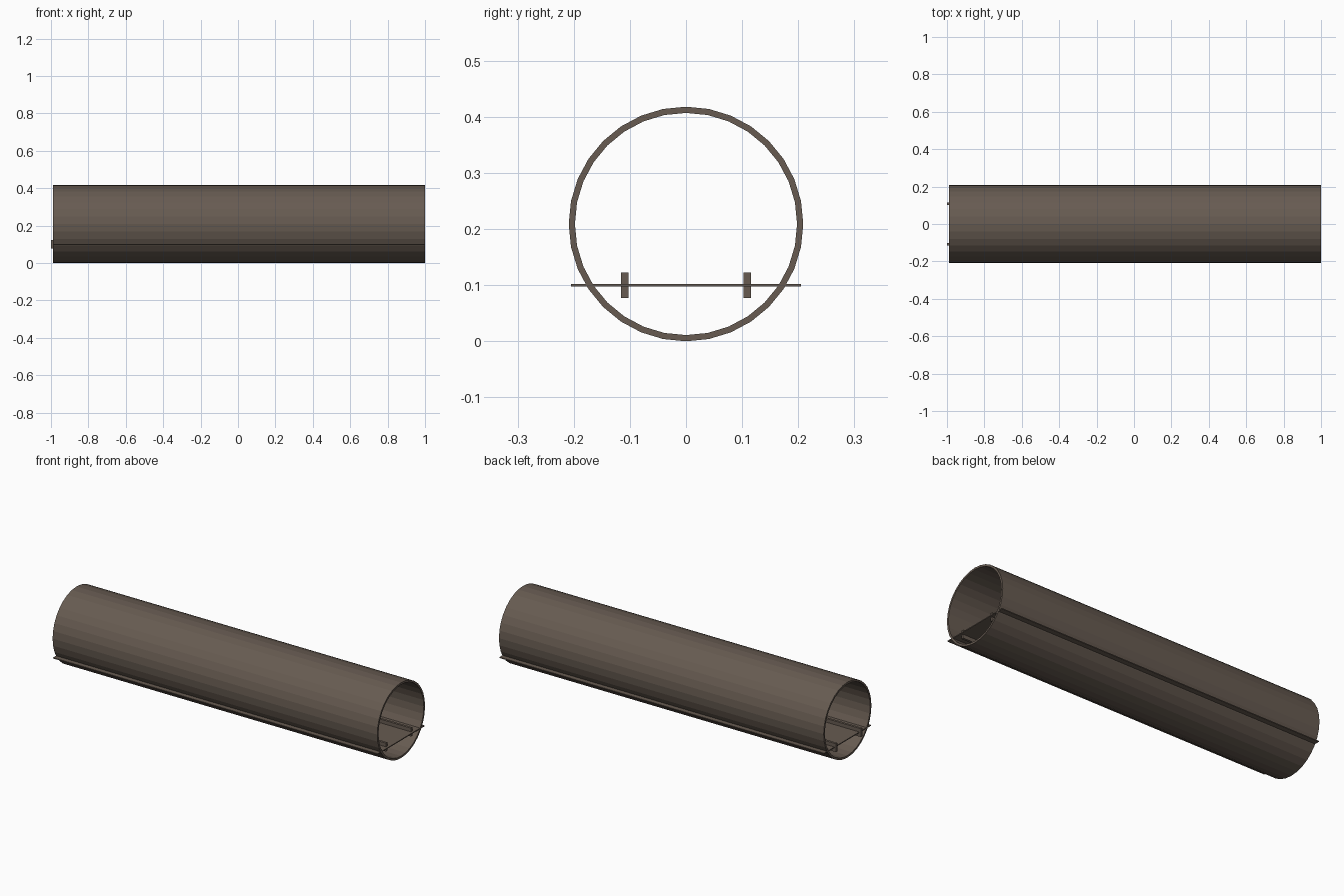
import bpy, bmesh, math

if "Cube" in bpy.data.objects:
    bpy.data.objects.remove(bpy.data.objects["Cube"])

# One dull brown metal colour
metal = bpy.data.materials.new("dull_brown_metal")
metal.diffuse_color = (0.135, 0.105, 0.083, 1)
metal.use_nodes = True
metal.node_tree.nodes["Principled BSDF"].inputs["Base Color"].default_value = metal.diffuse_color

R_OUT, R_IN, SIDES = 0.209, 0.198, 32
CENTRE_Z = 0.209
X0, X1 = -0.99, 1.0


def add_object(name, bm):
    bmesh.ops.recalc_face_normals(bm, faces=bm.faces)
    mesh = bpy.data.meshes.new(name)
    bm.to_mesh(mesh)
    bm.free()
    mesh.materials.append(metal)
    obj = bpy.data.objects.new(name, mesh)
    bpy.context.collection.objects.link(obj)
    return obj


def box(name, lo, hi):
    bm = bmesh.new()
    bmesh.ops.create_cube(bm, size=1)
    for v in bm.verts:
        v.co = [lo[i] + (v.co[i] + 0.5) * (hi[i] - lo[i]) for i in range(3)]
    return add_object(name, bm)


# Hollow tube: outer and inner wall joined by end rims
bm = bmesh.new()
loops = []
for x, r in ((X0, R_OUT), (X1, R_OUT), (X1, R_IN), (X0, R_IN)):
    ring = []
    for i in range(SIDES):
        a = 2 * math.pi * i / SIDES
        ring.append(bm.verts.new((x, r * math.sin(a), CENTRE_Z + r * math.cos(a))))
    loops.append(ring)
for k in range(4):
    a, b = loops[k], loops[(k + 1) % 4]
    for i in range(SIDES):
        j = (i + 1) % SIDES
        bm.faces.new((a[i], a[j], b[j], b[i]))
add_object("tube", bm)

# Thin floor plate whose edges poke through the tube wall
box("floor_plate", (X0, -0.205, 0.0975), (X1, 0.205, 0.1025))

# Pair of rails running along the floor
for side, label in ((-1, "front"), (1, "back")):
    y = side * 0.109
    box(label + "_rail", (-1.0, y - 0.0065, 0.077), (0.988, y + 0.0065, 0.123))
